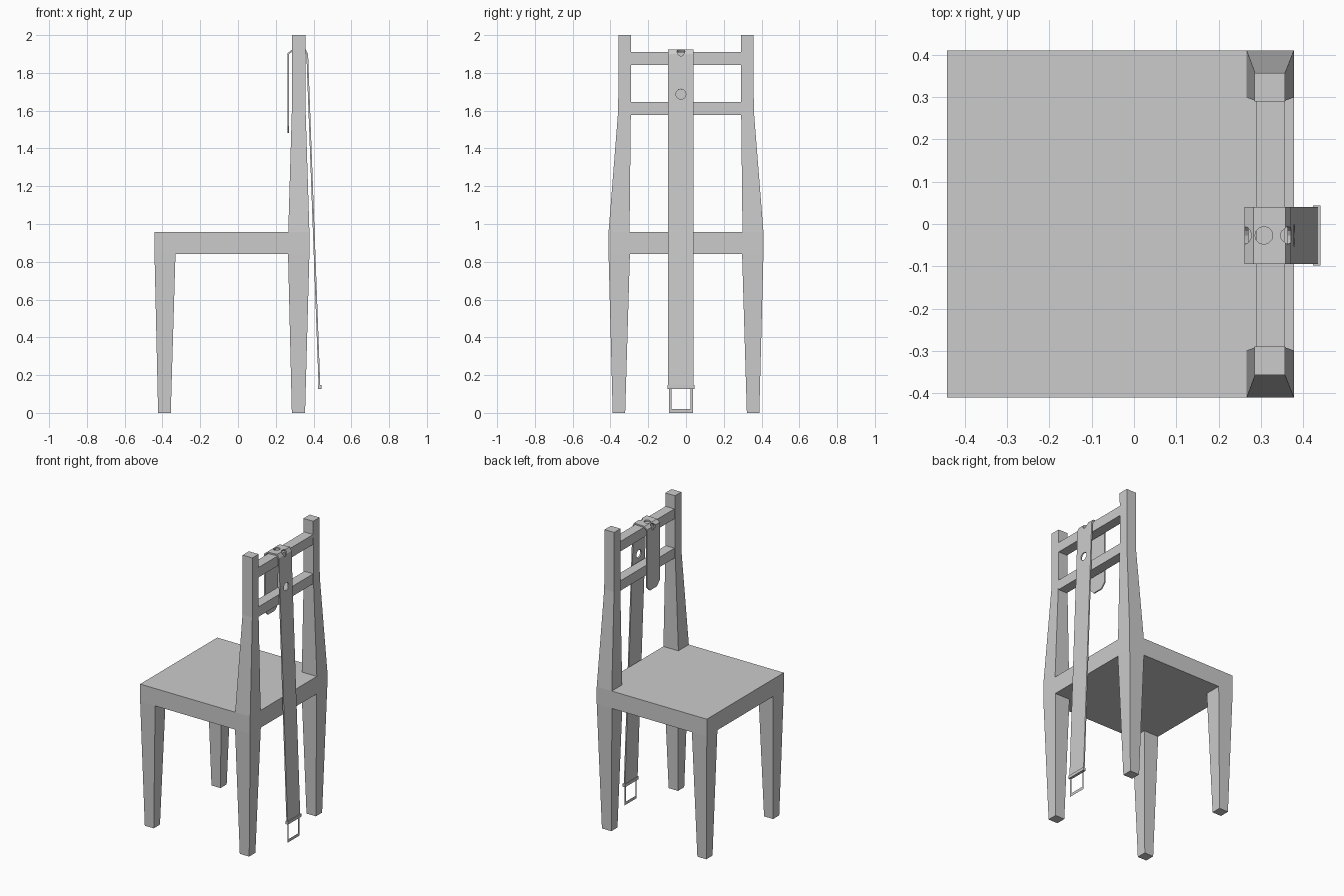
import bpy, bmesh
from mathutils import Vector

if "Cube" in bpy.data.objects:
    bpy.data.objects.remove(bpy.data.objects["Cube"])


def make_object(name, bm):
    bmesh.ops.recalc_face_normals(bm, faces=bm.faces)
    mesh = bpy.data.meshes.new(name)
    bm.to_mesh(mesh)
    bm.free()
    ob = bpy.data.objects.new(name, mesh)
    bpy.context.collection.objects.link(ob)
    return ob


def loft(name, sections):
    """Square post through sections (x0, x1, y0, y1, z)."""
    bm = bmesh.new()
    rings = [[bm.verts.new(p) for p in ((x0, y0, z), (x1, y0, z), (x1, y1, z), (x0, y1, z))]
             for x0, x1, y0, y1, z in sections]
    for a, b in zip(rings, rings[1:]):
        for i in range(4):
            j = (i + 1) % 4
            bm.faces.new((a[i], a[j], b[j], b[i]))
    bm.faces.new(rings[0][::-1])
    bm.faces.new(rings[-1])
    return make_object(name, bm)


def box(name, x0, x1, y0, y1, z0, z1):
    return loft(name, [(x0, x1, y0, y1, z0), (x0, x1, y0, y1, z1)])


def side(s, x0, x1, inner, outer, z):
    y0, y1 = sorted((s * inner, s * outer))
    return x0, x1, y0, y1, z


# Seat
box("seat", -0.442, 0.378, -0.41, 0.41, 0.84, 0.957)

# Legs and back posts, mirrored left and right
for s, label in ((-1, "left"), (1, "right")):
    loft("front_leg_" + label, [side(s, -0.423, -0.356, 0.322, 0.388, 0),
                                side(s, -0.442, -0.331, 0.297, 0.41, 0.84)])
    loft("rear_leg_" + label, [side(s, 0.285, 0.355, 0.322, 0.388, 0),
                               side(s, 0.265, 0.378, 0.297, 0.41, 0.84)])
    loft("back_post_" + label, [side(s, 0.266, 0.378, 0.299, 0.41, 0.957),
                                side(s, 0.285, 0.358, 0.292, 0.359, 1.6),
                                side(s, 0.285, 0.357, 0.29, 0.357, 2.0)])

# Back rails
for label, z0, z1 in (("lower", 1.578, 1.645), ("upper", 1.843, 1.91)):
    box("back_rail_" + label, 0.29, 0.356, -0.295, 0.295, z0, z1)

# Belt strap folded over the upper rail: (x, z, half width)
BELT_Y = -0.027
path = [(0.261, 1.483, 0.036), (0.261, 1.515, 0.067), (0.261, 1.903, 0.067),
        (0.282, 1.92, 0.067), (0.358, 1.924, 0.067), (0.371, 1.9, 0.067),
        (0.436, 0.13, 0.067)]
bm = bmesh.new()
rows = [[bm.verts.new((x, BELT_Y + s * w, z)) for s in (-1, 1)] for x, z, w in path]
for a, b in zip(rows, rows[1:]):
    bm.faces.new((a[0], b[0], b[1], a[1]))
bmesh.ops.recalc_face_normals(bm, faces=bm.faces)
bm.faces.ensure_lookup_table()
if bm.faces[1].normal.x > 0 or bm.faces[1].calc_center_median().x > 0.3:
    bmesh.ops.reverse_faces(bm, faces=bm.faces)
mesh = bpy.data.meshes.new("belt_strap")
bm.to_mesh(mesh)
bm.free()
strap = bpy.data.objects.new("belt_strap", mesh)
bpy.context.collection.objects.link(strap)
solid = strap.modifiers.new("thickness", 'SOLIDIFY')
solid.thickness = 0.009
solid.offset = -1
solid.use_even_offset = True

# Belt holes: (x, z, axis)
cutters = []
for x, z, axis in ((0.377, 1.687, (1, 0, 0.03)), (0.365, 1.914, (0.8, 0, 1)),
                   (0.307, 1.92, (0, 0, 1)), (0.264, 1.9, (-1, 0, 0.6))):
    bpy.ops.mesh.primitive_cylinder_add(vertices=12, radius=0.027 if z < 1.8 else 0.021,
                                        depth=0.06, location=(x, BELT_Y, z))
    cutter = bpy.context.object
    cutter.name = "hole_cutter"
    cutter.rotation_euler = Vector(axis).to_track_quat('Z', 'Y').to_euler()
    cutter.hide_render = True
    cutters.append(cutter)
    cut = strap.modifiers.new("hole", 'BOOLEAN')
    cut.operation = 'DIFFERENCE'
    cut.solver = 'EXACT'
    cut.object = cutter
bpy.context.view_layer.update()
bpy.context.view_layer.objects.active = strap
for mod in list(strap.modifiers):
    bpy.ops.object.modifier_apply(modifier=mod.name)
for cutter in cutters:
    bpy.data.objects.remove(cutter)

# Buckle: keeper bar and thin flat frame
box("buckle_keeper", 0.423, 0.441, BELT_Y - 0.071, BELT_Y + 0.071, 0.127, 0.147)
bm = bmesh.new()
outer, inner = [[bm.verts.new((0.432, BELT_Y + y, z)) for y, z in
                 ((-w, z0), (w, z0), (w, z1), (-w, z1))]
                for w, z0, z1 in ((0.064, 0.0, 0.138), (0.051, 0.02, 0.127))]
for i in range(4):
    j = (i + 1) % 4
    bm.faces.new((outer[i], outer[j], inner[j], inner[i]))
make_object("buckle_frame", bm)
